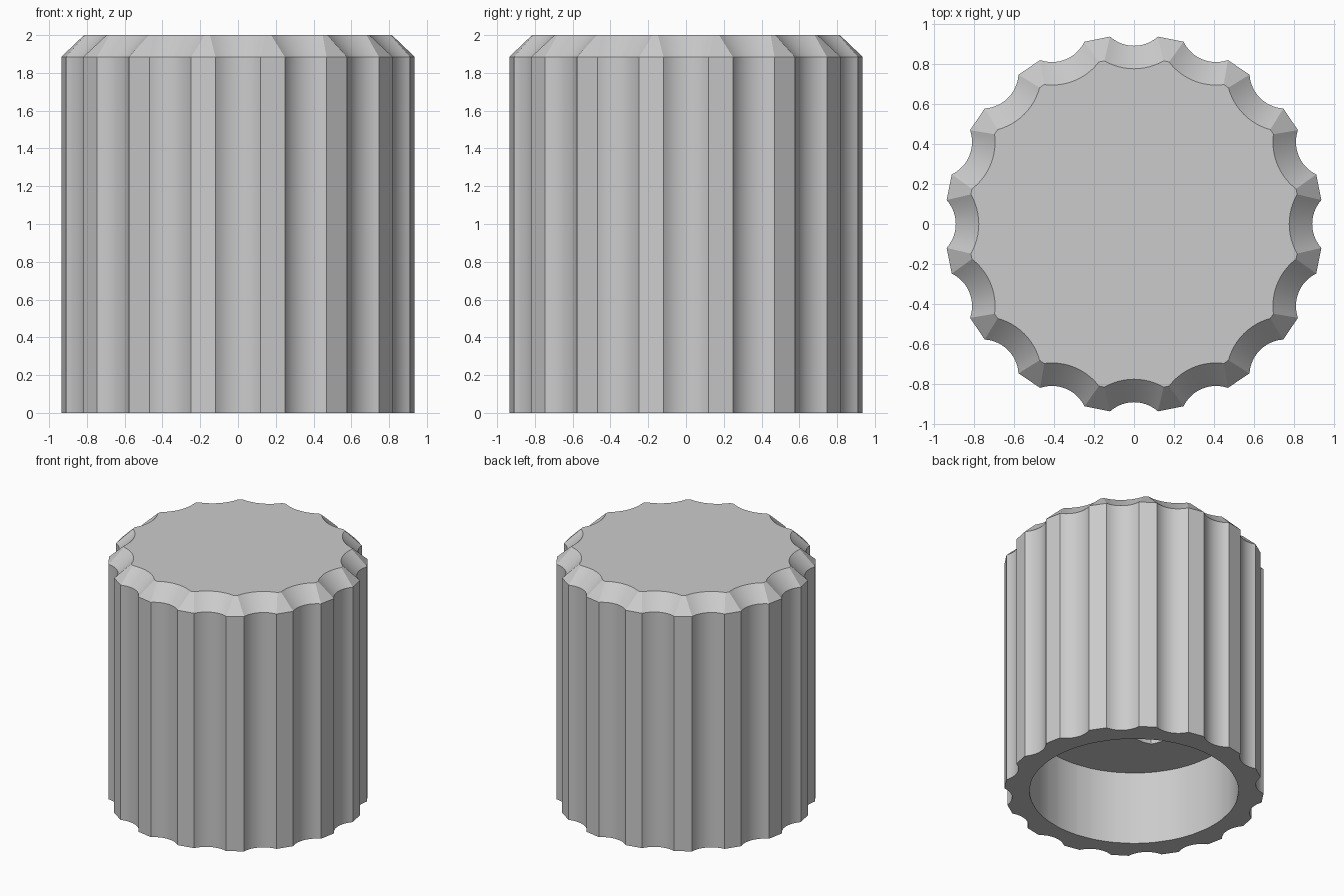
import bpy, bmesh
from math import sin, cos, acos, pi, atan2, hypot, radians

cube = bpy.data.objects.get("Cube")
if cube:
    bpy.data.objects.remove(cube, do_unlink=True)

FLUTES, STEPS = 16, 12
CENTRE = 1.07          # distance of each flute axis from the knob axis
CHAMFER = 0.115


def fluted_ring(land, flute, z):
    """Outline of a cylinder with round grooves cut in its side."""
    half = acos((CENTRE**2 + flute**2 - land**2) / (2 * CENTRE * flute))
    ring = []
    for k in range(FLUTES):
        a = k * 2 * pi / FLUTES
        for i in range(STEPS + 1):
            t = half * (2 * i / STEPS - 1)
            u, v = CENTRE - flute * cos(t), flute * sin(t)
            ring.append((u * cos(a) - v * sin(a), u * sin(a) + v * cos(a), z))
    return ring


base = fluted_ring(0.943, 0.18, 0)
angles = [atan2(p[1], p[0]) for p in base]


def round_ring(radius, z, flat=None):
    """Circle, or a D shape with its flat towards the front."""
    ring = []
    for a in angles:
        r = radius
        if flat and -sin(a) * r > flat:
            r = flat / -sin(a)
        ring.append((r * cos(a), r * sin(a), z))
    return ring


# Rings from the top face, down the outside, then up the bore and shaft socket
rings = [
    fluted_ring(0.943 - CHAMFER, 0.18 + CHAMFER, 2),
    fluted_ring(0.943, 0.18, 2 - CHAMFER),
    base,
    round_ring(0.76, 0),
    round_ring(0.76, 0.59),
    round_ring(0.36, 0.59, 0.195),
    round_ring(0.36, 1.65, 0.195),
]

bm = bmesh.new()
loops = [[bm.verts.new(p) for p in ring] for ring in rings]
count = len(base)
for upper, lower in zip(loops, loops[1:]):
    for i in range(count):
        j = (i + 1) % count
        bm.faces.new((upper[i], lower[i], lower[j], upper[j]))
bm.faces.new(loops[0])
bm.faces.new(loops[-1][::-1])
bmesh.ops.recalc_face_normals(bm, faces=bm.faces)

mesh = bpy.data.meshes.new("fluted_knob")
bm.to_mesh(mesh)
bm.free()
knob = bpy.data.objects.new("fluted_knob", mesh)
bpy.context.collection.objects.link(knob)

# Plain grey plastic
grey = bpy.data.materials.new("light_grey")
grey.use_nodes = True
colour = (0.6, 0.6, 0.6, 1)
grey.diffuse_color = colour
grey.node_tree.nodes["Principled BSDF"].inputs["Base Color"].default_value = colour
mesh.materials.append(grey)

bpy.ops.object.select_all(action="DESELECT")
knob.select_set(True)
bpy.context.view_layer.objects.active = knob
bpy.ops.object.shade_smooth_by_angle(angle=radians(25))
